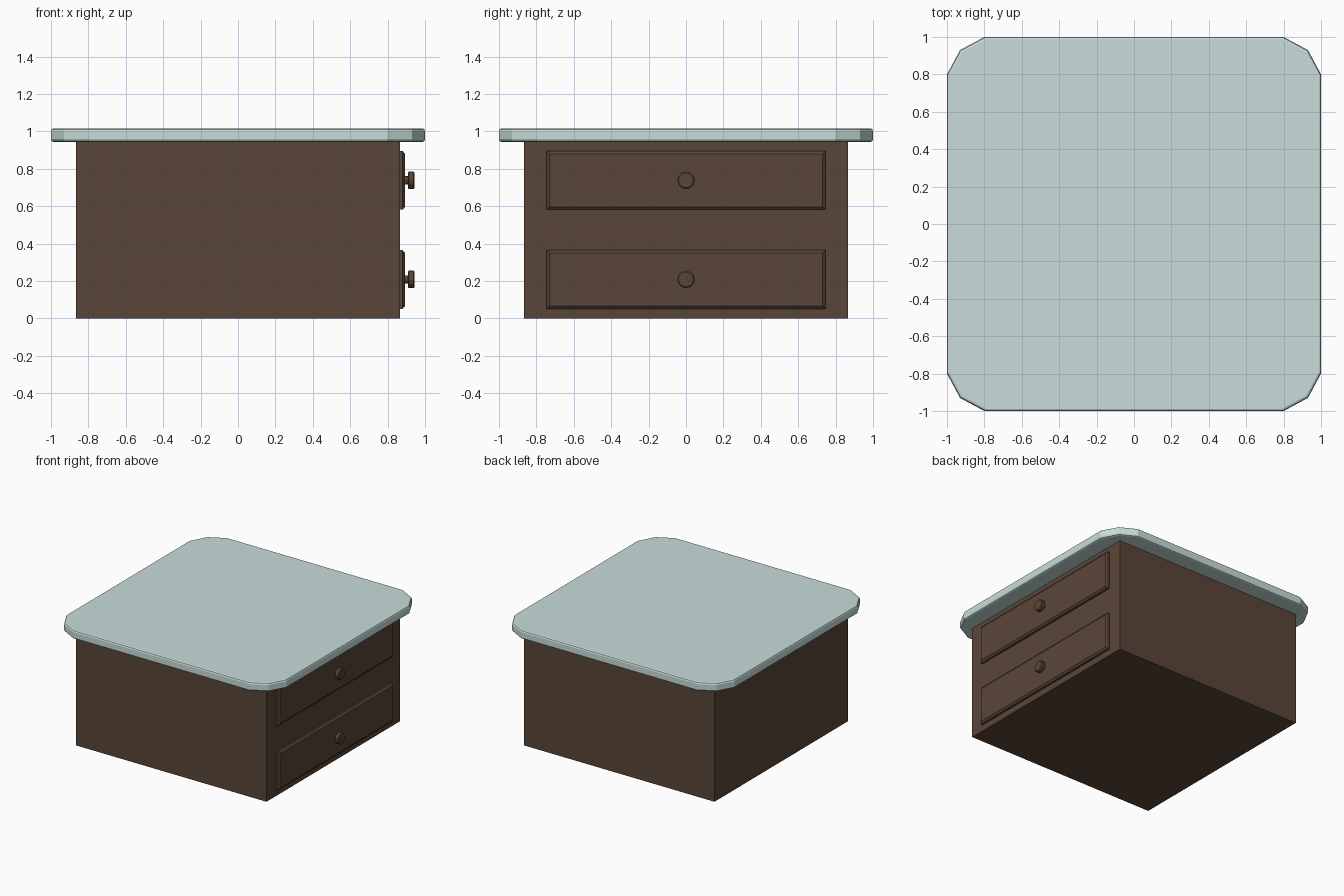
import bpy, bmesh, math

if "Cube" in bpy.data.objects:
    bpy.data.objects.remove(bpy.data.objects["Cube"])


def material(name, rgb):
    m = bpy.data.materials.new(name)
    m.diffuse_color = (*rgb, 1)
    m.use_nodes = True
    m.node_tree.nodes["Principled BSDF"].inputs["Base Color"].default_value = m.diffuse_color
    return m


WOOD = material("dark_wood", (0.1, 0.06, 0.039))
TOP = material("pale_top", (0.58, 0.72, 0.70))


def loft(name, rings, mat):
    """Skin a stack of equal-sized rings and cap both ends."""
    bm = bmesh.new()
    loops = [[bm.verts.new(p) for p in ring] for ring in rings]
    n = len(loops[0])
    for a, b in zip(loops, loops[1:]):
        for i in range(n):
            j = (i + 1) % n
            bm.faces.new((a[i], a[j], b[j], b[i]))
    bm.faces.new(loops[0][::-1])
    bm.faces.new(loops[-1])
    bmesh.ops.recalc_face_normals(bm, faces=bm.faces)
    me = bpy.data.meshes.new(name)
    bm.to_mesh(me)
    bm.free()
    me.materials.append(mat)
    ob = bpy.data.objects.new(name, me)
    bpy.context.collection.objects.link(ob)
    return ob


def rect_yz(x, hy, hz, zc):
    return [(x, -hy, zc - hz), (x, hy, zc - hz), (x, hy, zc + hz), (x, -hy, zc + hz)]


# cabinet body
def square(z, h=0.865):
    return [(-h, -h, z), (h, -h, z), (h, h, z), (-h, h, z)]


loft("cabinet_body", [square(0), square(0.946)], WOOD)

# table top: square slab with faceted corners and softened edges
CORNER = [(1, 0.8), (0.93, 0.93), (0.8, 1)]


def top_ring(inset, z):
    pts = []
    for k in range(4):
        c, s = round(math.cos(k * math.pi / 2)), round(math.sin(k * math.pi / 2))
        pts += [((x * c - y * s) * (1 - inset), (x * s + y * c) * (1 - inset), z)
                for x, y in CORNER]
    return pts


loft("table_top", [top_ring(i, z) for i, z in (
    (0.012, 0.944), (0.004, 0.948), (0, 0.958),
    (0, 1.001), (0.004, 1.011), (0.012, 1.015))], TOP)

# drawers, each a chamfered panel with a turned knob
KNOB = [(0.888, 0.022), (0.908, 0.022), (0.908, 0.04), (0.913, 0.047),
        (0.938, 0.047), (0.944, 0.04)]
SIDES = 12
for label, zc in (("lower", 0.208), ("upper", 0.738)):
    loft(label + "_drawer", [rect_yz(0.86, 0.745, 0.157, zc),
                             rect_yz(0.88, 0.745, 0.157, zc),
                             rect_yz(0.893, 0.73, 0.142, zc)], WOOD)
    loft(label + "_knob",
         [[(x, r * math.cos(2 * math.pi * i / SIDES),
            zc + r * math.sin(2 * math.pi * i / SIDES)) for i in range(SIDES)]
          for x, r in KNOB], WOOD)
